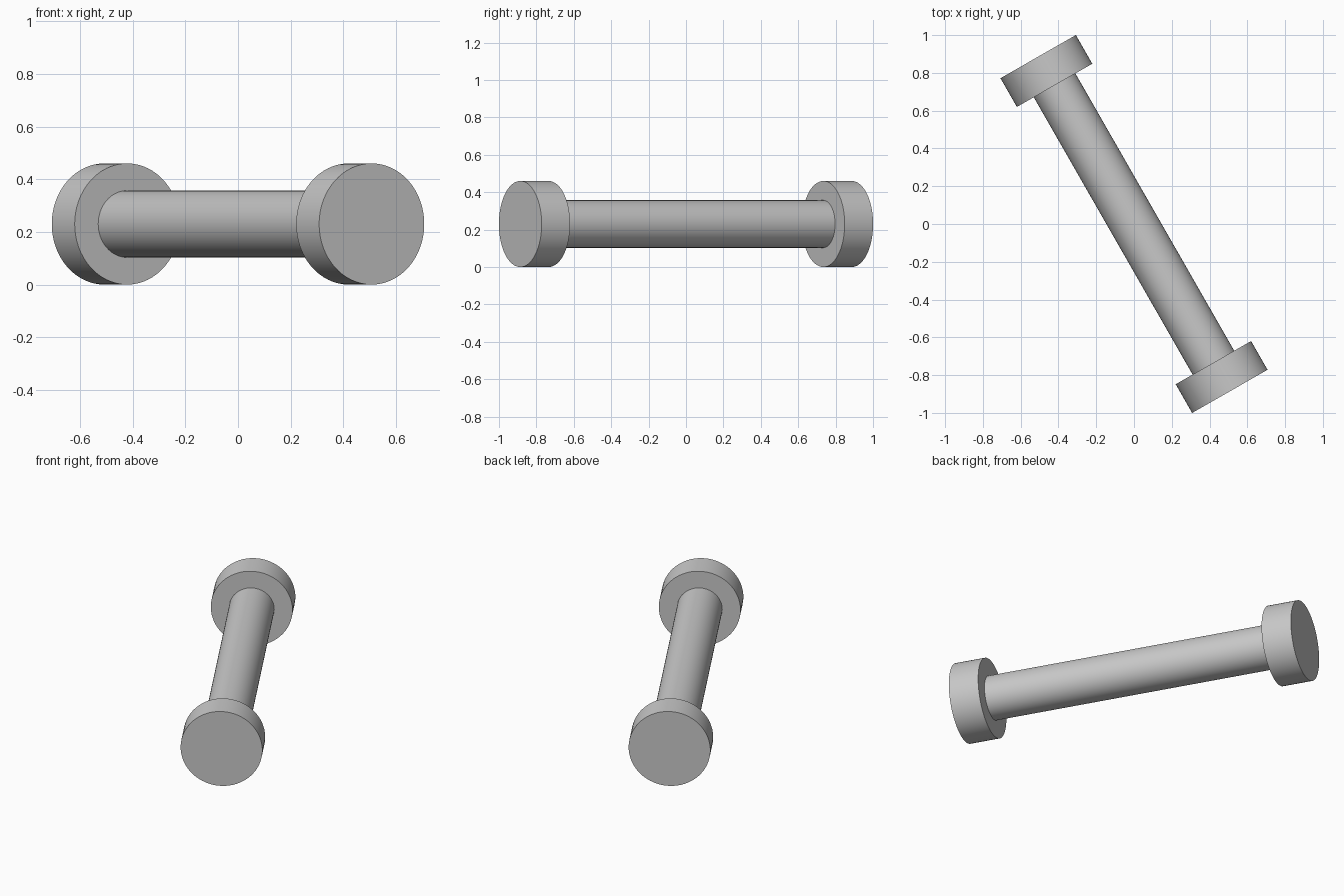
import bpy
import bmesh
from math import radians
from mathutils import Matrix, Vector

cube = bpy.data.objects.get("Cube")
if cube:
    bpy.data.objects.remove(cube, do_unlink=True)

HEAD_R, ROD_R = 0.23, 0.127      # radii of the end discs and the rod
END, INNER = 1.021, 0.846        # distances of disc faces from the middle
TURN = radians(29.8)             # heading of the axis in plan
SIDES = 64

grey = bpy.data.materials.new("plain grey")
grey.use_nodes = True
colour = (0.58, 0.58, 0.58, 1)
grey.diffuse_color = colour
grey.node_tree.nodes["Principled BSDF"].inputs["Base Color"].default_value = colour

# Half profile (radius, position along axis), mirrored for the other end
half = [(0, END), (HEAD_R, END), (HEAD_R, INNER), (ROD_R, INNER)]
profile = half + [(r, -y) for r, y in reversed(half)]

# Lathe the rod and both end discs as one solid around the y axis
bm = bmesh.new()
verts = [bm.verts.new((r, y, 0)) for r, y in profile]
edges = [bm.edges.new(pair) for pair in zip(verts, verts[1:])]
bmesh.ops.spin(bm, geom=verts + edges, axis=(0, 1, 0), cent=(0, 0, 0),
               angle=radians(360), steps=SIDES)
bmesh.ops.remove_doubles(bm, verts=bm.verts, dist=0.0001)
bmesh.ops.recalc_face_normals(bm, faces=bm.faces)

# Turn in plan and lift to stand on the ground
bm.transform(Matrix.Translation(Vector((0, 0, HEAD_R))) @ Matrix.Rotation(TURN, 4, "Z"))
mesh = bpy.data.meshes.new("rod_with_end_discs")
bm.to_mesh(mesh)
bm.free()
mesh.materials.append(grey)
rod = bpy.data.objects.new("rod_with_end_discs", mesh)
bpy.context.collection.objects.link(rod)

bpy.ops.object.select_all(action="DESELECT")
rod.select_set(True)
bpy.context.view_layer.objects.active = rod
bpy.ops.object.shade_smooth_by_angle(angle=radians(30))
